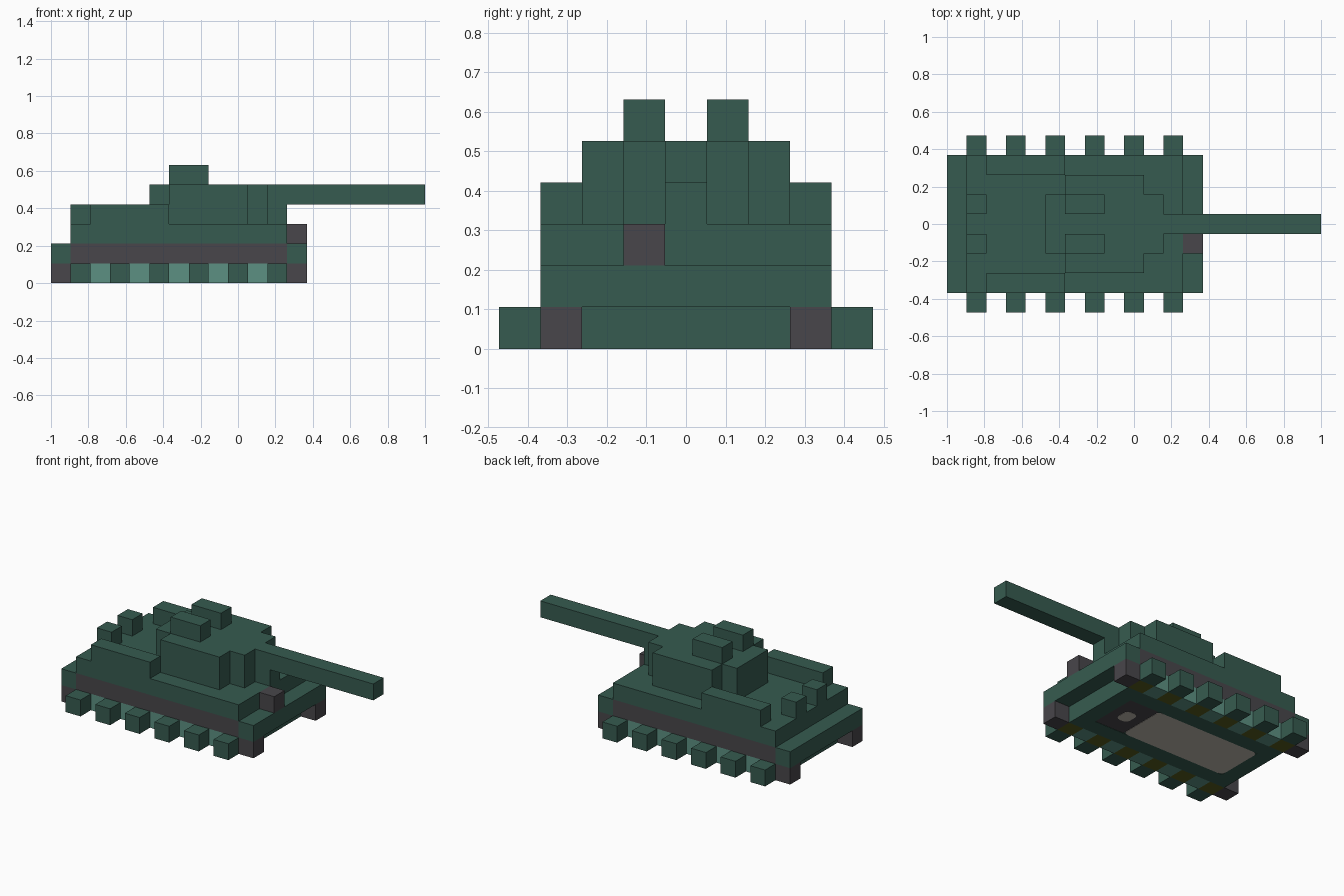
import bpy, bmesh
from mathutils import Vector

cube = bpy.data.objects.get("Cube")
if cube:
    bpy.data.objects.remove(cube, do_unlink=True)

U = 2 / 19                          # edge length of one block
ORIGIN = Vector((-9.5, -4.5, 0))    # grid corner, in blocks


def material(name, rgb):
    m = bpy.data.materials.new(name)
    m.use_nodes = True
    m.diffuse_color = (*rgb, 1)
    m.node_tree.nodes["Principled BSDF"].inputs["Base Color"].default_value = (*rgb, 1)
    return m


green = material("armour green", (0.037, 0.105, 0.080))
teal = material("pale teal", (0.107, 0.280, 0.223))
dark = material("dark grey", (0.065, 0.061, 0.069))
olive = material("olive", (0.091, 0.107, 0.013))
pale = material("light grey", (0.515, 0.474, 0.423))


def box(name, mat, x, y, z, rounding=0):
    """Box spanning the given (start, end) grid ranges; rounding softens its plan corners."""
    lo, hi = (Vector(c) for c in zip(x, y, z))
    bm = bmesh.new()
    bmesh.ops.create_cube(bm, size=1)
    for v in bm.verts:
        v.co = Vector(((hi[k] if v.co[k] > 0 else lo[k]) + ORIGIN[k]) * U for k in range(3))
    if rounding:
        upright = [e for e in bm.edges if abs(e.verts[0].co.z - e.verts[1].co.z) > 1e-5]
        bmesh.ops.bevel(bm, geom=upright, offset=rounding * U, segments=4,
                        profile=0.5, affect='EDGES')
    mesh = bpy.data.meshes.new(name)
    bm.to_mesh(mesh)
    bm.free()
    mesh.materials.append(mat)
    ob = bpy.data.objects.new(name, mesh)
    bpy.context.collection.objects.link(ob)
    return ob


def pair(name, mat, x, y, z):
    """The same box on both sides of the long axis."""
    box("right_" + name, mat, x, y, z)
    box("left_" + name, mat, x, (9 - y[1], 9 - y[0]), z)


# Underside: belly with thin plates set beneath it
T = 0.03
box("belly", green, (1, 12), (2, 7), (T, 1))
box("belly_rim_front", green, (11, 12), (2, 7), (0, T))
box("belly_rim_rear", green, (1, 2), (2, 7), (0, T))
pair("belly_rim", green, (2, 11), (2, 3), (0, T))
box("belly_plate", pale, (2, 9), (3, 6), (0, T), 0.3)
box("belly_hatch_surround", dark, (9, 11), (3, 6), (T / 2, T))
box("belly_hatch", pale, (9.6, 10.4), (4, 5), (0, T / 2), 0.3)

# Running gear: corner feet, wheels and the track blocks between them
for x in (0, 12):
    pair(f"corner_foot_{x}", dark, (x, x + 1), (1, 2), (0, 1))
for x in range(1, 12):
    if x % 2:
        pair(f"wheel_{x}", green, (x, x + 1), (0, 1), (0, 1))
        pair(f"axle_{x}", olive, (x, x + 1), (1, 2), (0, 1))
    else:
        pair(f"track_{x}", teal, (x, x + 1), (1, 2), (0, 1))

# Hull
box("hull_core", green, (1, 12), (2, 7), (1, 2))
box("hull_rear", green, (0, 1), (1, 8), (1, 2))
box("hull_front", green, (12, 13), (1, 8), (1, 2))
pair("skirt", dark, (1, 12), (1, 2), (1, 2))
box("hull_deck", green, (1, 12), (1, 8), (2, 3))
box("headlight", dark, (12, 13), (3, 4), (2, 3))
pair("side_bin", green, (2, 6), (1, 2), (3, 4))
pair("exhaust", green, (1, 2), (3, 4), (3, 4))

# Turret and gun
box("turret", green, (6, 10), (2, 7), (3, 5))
box("turret_rear", green, (5, 6), (3, 6), (3, 5))
box("turret_front", green, (10, 11), (3, 6), (3, 5))
box("gun_rest", green, (11, 12), (4, 5), (3, 4))
box("gun_barrel", green, (11, 19), (4, 5), (4, 5))
pair("turret_hatch", green, (6, 8), (3, 4), (5, 6))
